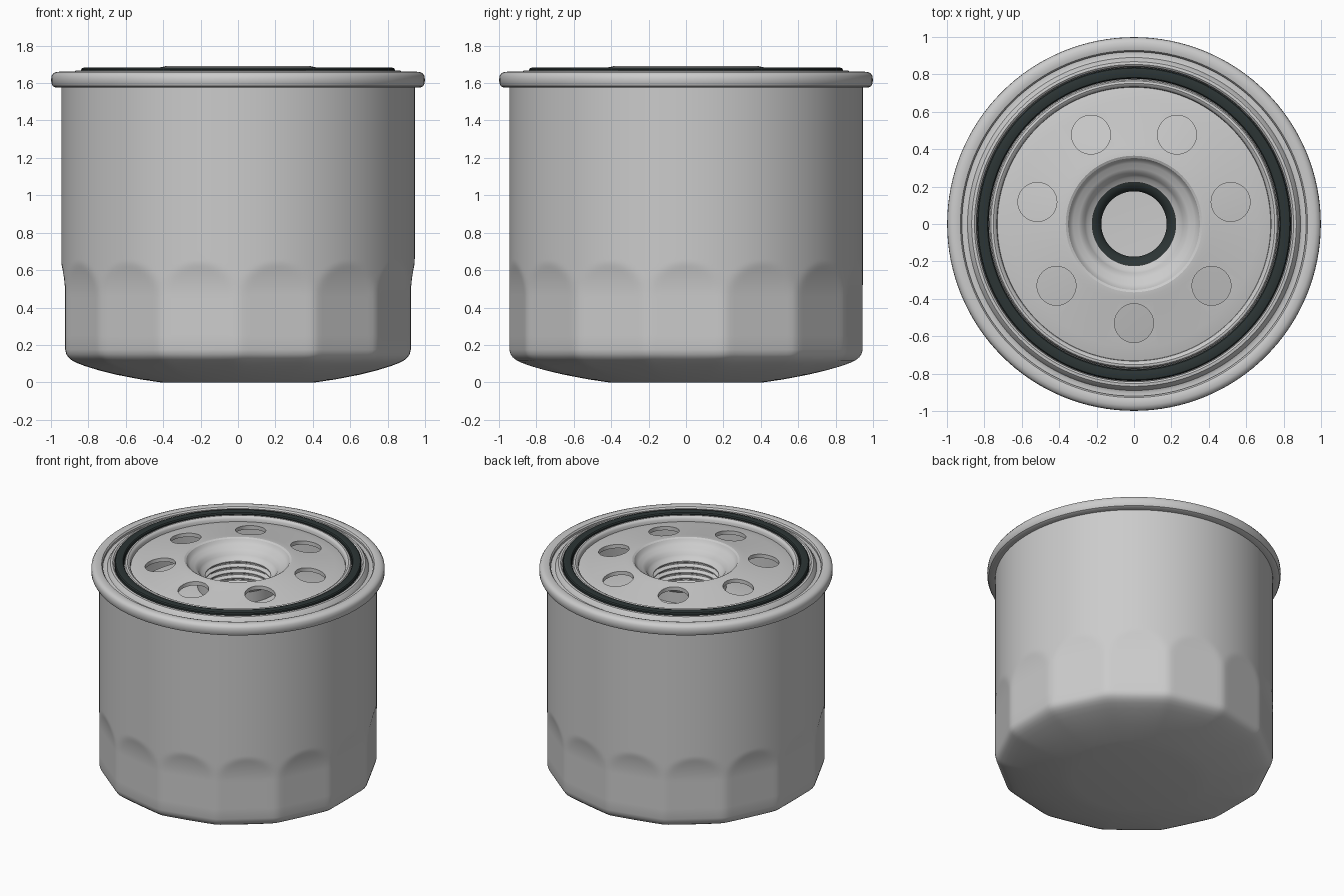
import bpy, bmesh, math

if "Cube" in bpy.data.objects:
    bpy.data.objects.remove(bpy.data.objects["Cube"])

SEG = 128
rubber = bpy.data.materials.new("rubber")
rubber.diffuse_color = (0.025, 0.035, 0.035, 1)
rubber.use_nodes = True
rubber.node_tree.nodes["Principled BSDF"].inputs["Base Color"].default_value = rubber.diffuse_color


def add_object(name, bm, mat=None):
    bmesh.ops.recalc_face_normals(bm, faces=bm.faces)
    me = bpy.data.meshes.new(name)
    bm.to_mesh(me)
    bm.free()
    ob = bpy.data.objects.new(name, me)
    bpy.context.collection.objects.link(ob)
    if mat:
        me.materials.append(mat)
    return ob


def smooth(ob, deg=35):
    bpy.ops.object.select_all(action='DESELECT')
    ob.select_set(True)
    bpy.context.view_layer.objects.active = ob
    bpy.ops.object.shade_smooth_by_angle(angle=math.radians(deg))


def skin(bm, rings, closed=False):
    n = len(rings[0])
    pairs = list(zip(rings, rings[1:]))
    if closed:
        pairs.append((rings[-1], rings[0]))
    for a, b in pairs:
        for i in range(n):
            j = (i + 1) % n
            bm.faces.new((a[i], a[j], b[j], b[i]))


def lathe(name, profile, closed=True, mat=None):
    bm = bmesh.new()
    rings = [[bm.verts.new((r * math.cos(2 * math.pi * i / SEG),
                            r * math.sin(2 * math.pi * i / SEG), z))
              for i in range(SEG)] for r, z in profile]
    skin(bm, rings, closed)
    return add_object(name, bm, mat)


# Can body: 14 wrench flats with arched tops, domed base
R, FLAT, STEP = 0.945, 0.924, 2 * math.pi / 14


def flute_radius(ang, z):
    off = (ang + STEP / 2) % STEP - STEP / 2
    s = max(0, (z - 0.46) / 0.175)
    f = (FLAT + (R - FLAT) * s * s) / math.cos(off)
    k = 0.005
    h = max(k - abs(f - R), 0) / k
    return min(f, R) - h * h * k / 4


rows = [(0.44, 0), (0.55, 0.015), (0.7, 0.042), (0.8, 0.065), (0.88, 0.087),
        (0.93, 0.104), (0.96, 0.118), (0.98, 0.133), (0.993, 0.15), (1, 0.175)]
rows += [(1, z) for z in (0.25, 0.35, 0.43)]
rows += [(1, 0.45 + 0.01 * i) for i in range(22)]
rows += [(1, z) for z in (0.7, 1.0, 1.3, 1.6)]
bm = bmesh.new()
N = 14 * 16
rings = []
for f, z in rows:
    t = min(1, (1 - f) / 0.35)
    ring = []
    for i in range(N):
        a = 2 * math.pi * i / N
        r = f * ((1 - t) * flute_radius(a, z) + t * 0.94)
        ring.append(bm.verts.new((r * math.cos(a), r * math.sin(a), z)))
    rings.append(ring)
skin(bm, rings)
bm.faces.new(rings[0])
smooth(add_object("can_body", bm), 30)

# Rolled seam around the top
smooth(lathe("rolled_rim", [
    (0.94, 1.576), (0.975, 1.576), (0.99, 1.583), (0.998, 1.6), (0.999, 1.62),
    (0.997, 1.638), (0.988, 1.652), (0.97, 1.66), (0.945, 1.661), (0.928, 1.656),
    (0.92, 1.645), (0.92, 1.6)]))

# Gasket retainer with its channel
smooth(lathe("gasket_retainer", [
    (0.93, 1.632), (0.905, 1.628), (0.89, 1.634), (0.878, 1.655), (0.868, 1.666),
    (0.853, 1.668), (0.843, 1.66), (0.84, 1.62), (0.775, 1.62), (0.772, 1.662),
    (0.765, 1.671), (0.752, 1.673), (0.74, 1.667), (0.733, 1.655), (0.73, 1.63),
    (0.73, 1.6), (0.93, 1.6)]))

# Rubber gasket
smooth(lathe("gasket", [
    (0.839, 1.625), (0.839, 1.672), (0.833, 1.68), (0.822, 1.683), (0.795, 1.683),
    (0.783, 1.68), (0.777, 1.672), (0.777, 1.625)], mat=rubber))

# Tapping plate with threaded neck
profile = [(0.75, 1.63), (0.725, 1.637), (0.66, 1.65), (0.42, 1.683), (0.39, 1.69),
           (0.365, 1.692), (0.352, 1.685), (0.342, 1.668), (0.325, 1.652),
           (0.295, 1.64), (0.275, 1.625), (0.262, 1.605), (0.25, 1.59)]
for i in range(6):
    z = 1.575 - 0.042 * i
    profile += [(0.223, z), (0.223, z - 0.008), (0.248, z - 0.021), (0.248, z - 0.029)]
profile += [(0.235, 1.32), (0.275, 1.32), (0.275, 1.57), (0.31, 1.61), (0.36, 1.65),
            (0.42, 1.655), (0.66, 1.622), (0.75, 1.605)]
plate = lathe("tapping_plate", profile)

# Seven inlet holes cut through the plate
bm = bmesh.new()
for k in range(7):
    a = -math.pi / 2 + k * 2 * math.pi / 7
    res = bmesh.ops.create_cone(bm, cap_ends=True, segments=48, radius1=0.104,
                                radius2=0.104, depth=0.3)
    bmesh.ops.translate(bm, verts=res["verts"],
                        vec=(0.53 * math.cos(a), 0.53 * math.sin(a), 1.65))
cutter = add_object("hole_cutter", bm)
cutter.hide_render = True
mod = plate.modifiers.new("holes", 'BOOLEAN')
mod.object = cutter
mod.operation = 'DIFFERENCE'
mod.solver = 'EXACT'
bpy.context.view_layer.objects.active = plate
bpy.ops.object.modifier_apply(modifier=mod.name)
bpy.data.objects.remove(cutter)
smooth(plate, 30)

# Sloped valve under the holes, and seal ring at the bottom of the neck
smooth(lathe("drain_valve", [(0.27, 1.49), (0.34, 1.48), (0.78, 1.36), (0.78, 1.34),
                             (0.34, 1.46), (0.27, 1.47)]))
smooth(lathe("neck_seal", [(0.25, 1.33), (0.215, 1.33), (0.185, 1.31), (0.175, 1.29),
                           (0.175, 1.22), (0.25, 1.22)], mat=rubber))
